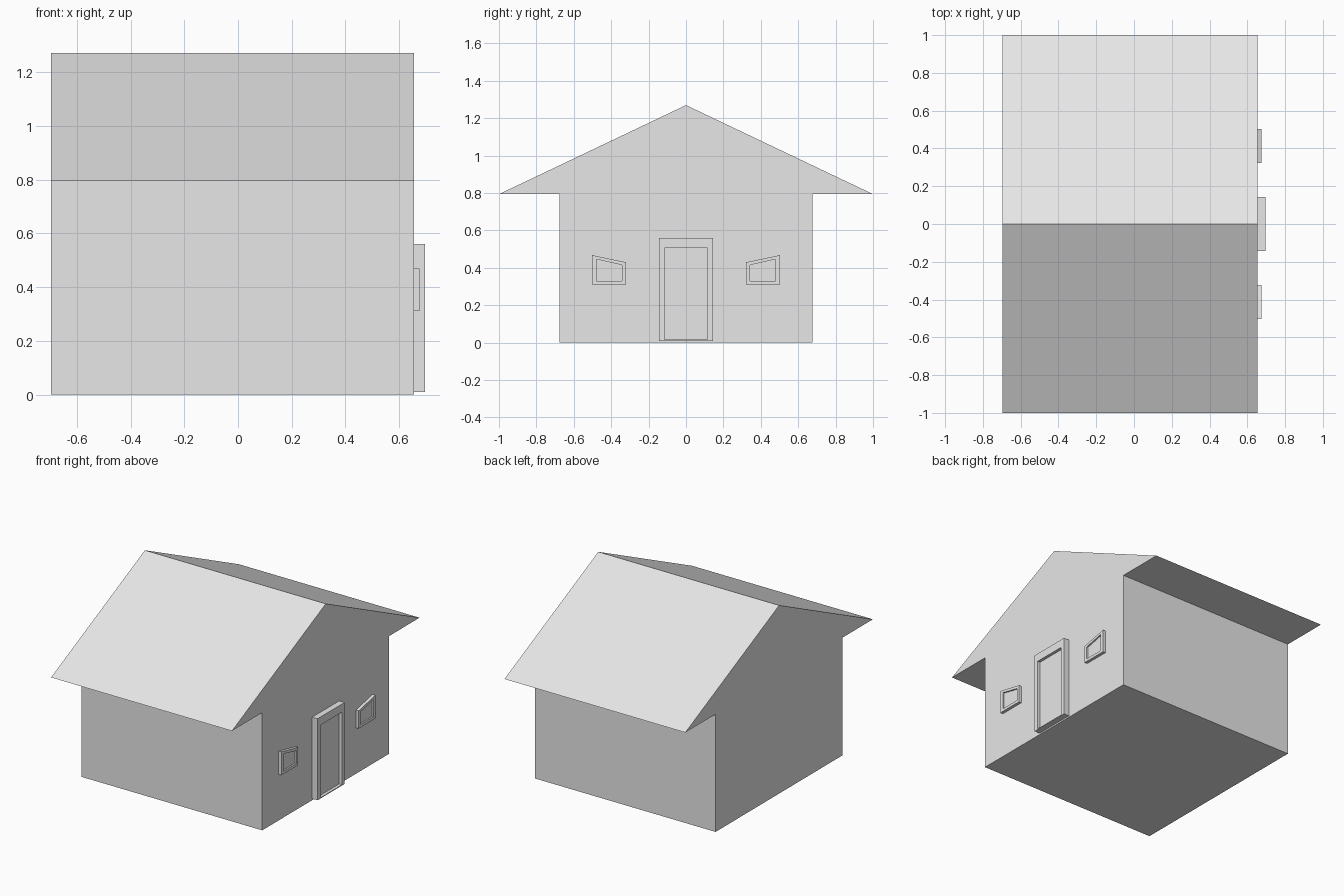
import bpy
import bmesh

cube = bpy.data.objects.get("Cube")
if cube:
    bpy.data.objects.remove(cube, do_unlink=True)

# Single plain grey for the whole house
GREY = (0.8, 0.8, 0.8, 1.0)
grey = bpy.data.materials.new("plain_grey")
grey.use_nodes = True
grey.diffuse_color = GREY
grey.node_tree.nodes["Principled BSDF"].inputs["Base Color"].default_value = GREY

WALL_X = 0.655   # gable wall that carries the door and windows
BACK_X = -0.695


def make_object(name, bm):
    bmesh.ops.recalc_face_normals(bm, faces=bm.faces[:])
    mesh = bpy.data.meshes.new(name)
    bm.to_mesh(mesh)
    bm.free()
    mesh.materials.append(grey)
    obj = bpy.data.objects.new(name, mesh)
    bpy.context.collection.objects.link(obj)
    return obj


def ring(bm, points, x):
    return [bm.verts.new((x, y, z)) for y, z in points]


def bridge(bm, a, b):
    n = len(a)
    for i in range(n):
        j = (i + 1) % n
        bm.faces.new((a[i], a[j], b[j], b[i]))


def framed_panel(name, outer, inner, depth, recess):
    """Raised frame on the gable wall with a panel set back inside it."""
    bm = bmesh.new()
    front = WALL_X + depth
    rings = [ring(bm, outer, WALL_X), ring(bm, outer, front),
             ring(bm, inner, front), ring(bm, inner, front - recess)]
    for a, b in zip(rings, rings[1:]):
        bridge(bm, a, b)
    bm.faces.new(rings[0])
    bm.faces.new(rings[-1])
    return make_object(name, bm)


def rectangle(half, bottom, top):
    return [(-half, bottom), (half, bottom), (half, top), (-half, top)]


# House body: walls, flat eaves and pitched roof as one gable profile
half = [(0.677, 0), (0.677, 0.794), (1.0, 0.794)]
profile = half + [(0, 1.27)] + [(-y, z) for y, z in reversed(half)]
bm = bmesh.new()
back = ring(bm, profile, BACK_X)
front = ring(bm, profile, WALL_X)
bridge(bm, back, front)
bm.faces.new(back)
bm.faces.new(front)
make_object("house_body", bm)

# Door with recessed panel
framed_panel("door", rectangle(0.144, 0.01, 0.56),
             rectangle(0.115, 0.016, 0.505), 0.04, 0.02)

# Slanted windows, mirrored either side of the door
outer = [(0.322, 0.31), (0.502, 0.31), (0.502, 0.468), (0.322, 0.43)]
inner = [(0.342, 0.329), (0.479, 0.329), (0.479, 0.446), (0.342, 0.415)]
for name, side in (("window_front", -1), ("window_back", 1)):
    framed_panel(name, [(side * y, z) for y, z in outer],
                 [(side * y, z) for y, z in inner], 0.02, 0.01)
